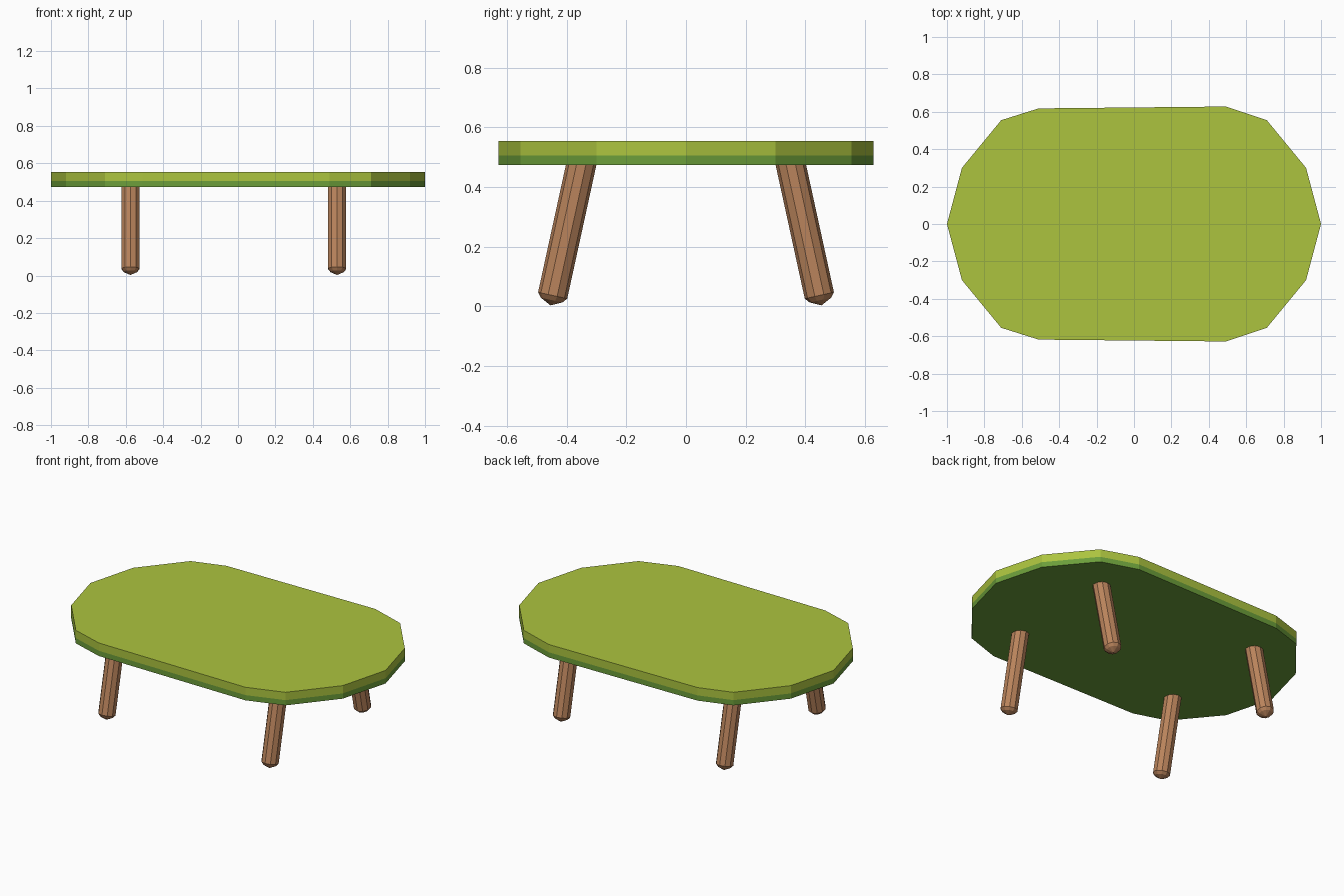
import bpy, bmesh
from mathutils import Vector

cube = bpy.data.objects.get("Cube")
if cube:
    bpy.data.objects.remove(cube, do_unlink=True)


def material(name, srgb):
    color = [((c / 255 + 0.055) / 1.055) ** 2.4 for c in srgb] + [1]
    mat = bpy.data.materials.new(name)
    mat.use_nodes = True
    mat.diffuse_color = color
    mat.node_tree.nodes["Principled BSDF"].inputs["Base Color"].default_value = color
    return mat


def add_object(name, bm, mat):
    bmesh.ops.recalc_face_normals(bm, faces=bm.faces)
    mesh = bpy.data.meshes.new(name)
    bm.to_mesh(mesh)
    bm.free()
    mesh.materials.append(mat)
    obj = bpy.data.objects.new(name, mesh)
    bpy.context.collection.objects.link(obj)
    return obj


lime = material("lime green", (172, 196, 63))
green = material("leaf green", (108, 158, 58))
wood = material("warm wood", (186, 132, 92))

# Table top outline: back half, mirrored to the front
back = [(1, 0), (0.92, 0.3), (0.71, 0.555), (0.49, 0.628),
        (-0.51, 0.618), (-0.71, 0.555), (-0.92, 0.3), (-1, 0)]
outline = back + [(x, -y) for x, y in reversed(back[1:-1])]


def slab(name, bottom, top, mat):
    bm = bmesh.new()
    face = bm.faces.new([bm.verts.new((x, y, bottom)) for x, y in outline])
    ext = bmesh.ops.extrude_face_region(bm, geom=[face], use_keep_orig=True)
    verts = [g for g in ext["geom"] if isinstance(g, bmesh.types.BMVert)]
    bmesh.ops.translate(bm, verts=verts, vec=(0, 0, top - bottom))
    return add_object(name, bm, mat)


slab("table_top", 0.505, 0.553, lime)
slab("table_underside", 0.473, 0.505, green)


# Splayed round leg with a blunt pointed foot
def leg(name, x, side):
    top = Vector((x, side * 0.349, 0.485))
    foot = Vector((x, side * 0.447, 0.036))
    axis = (foot - top).normalized()
    length = (foot - top).length
    sides, bm = 10, bmesh.new()
    bmesh.ops.create_cone(bm, cap_ends=True, segments=sides, radius1=0.05,
                          radius2=0.05, depth=length)
    cap = min(bm.faces, key=lambda f: f.calc_center_median().z)
    inner = bmesh.ops.inset_region(bm, faces=[cap], thickness=0.013)
    bmesh.ops.translate(bm, verts=cap.verts[:], vec=(0, 0, -0.016))
    tip = bmesh.ops.poke(bm, faces=[cap])["verts"]
    bmesh.ops.translate(bm, verts=tip, vec=(0, 0, -0.018))
    obj = add_object(name, bm, wood)
    obj.location = (top + foot) / 2
    obj.rotation_euler = Vector((0, 0, -1)).rotation_difference(axis).to_euler()


for x, lr in ((-0.575, "right"), (0.53, "left")):
    for side, fb in ((-1, "front"), (1, "back")):
        leg(f"{fb}_{lr}_leg", x, side)
